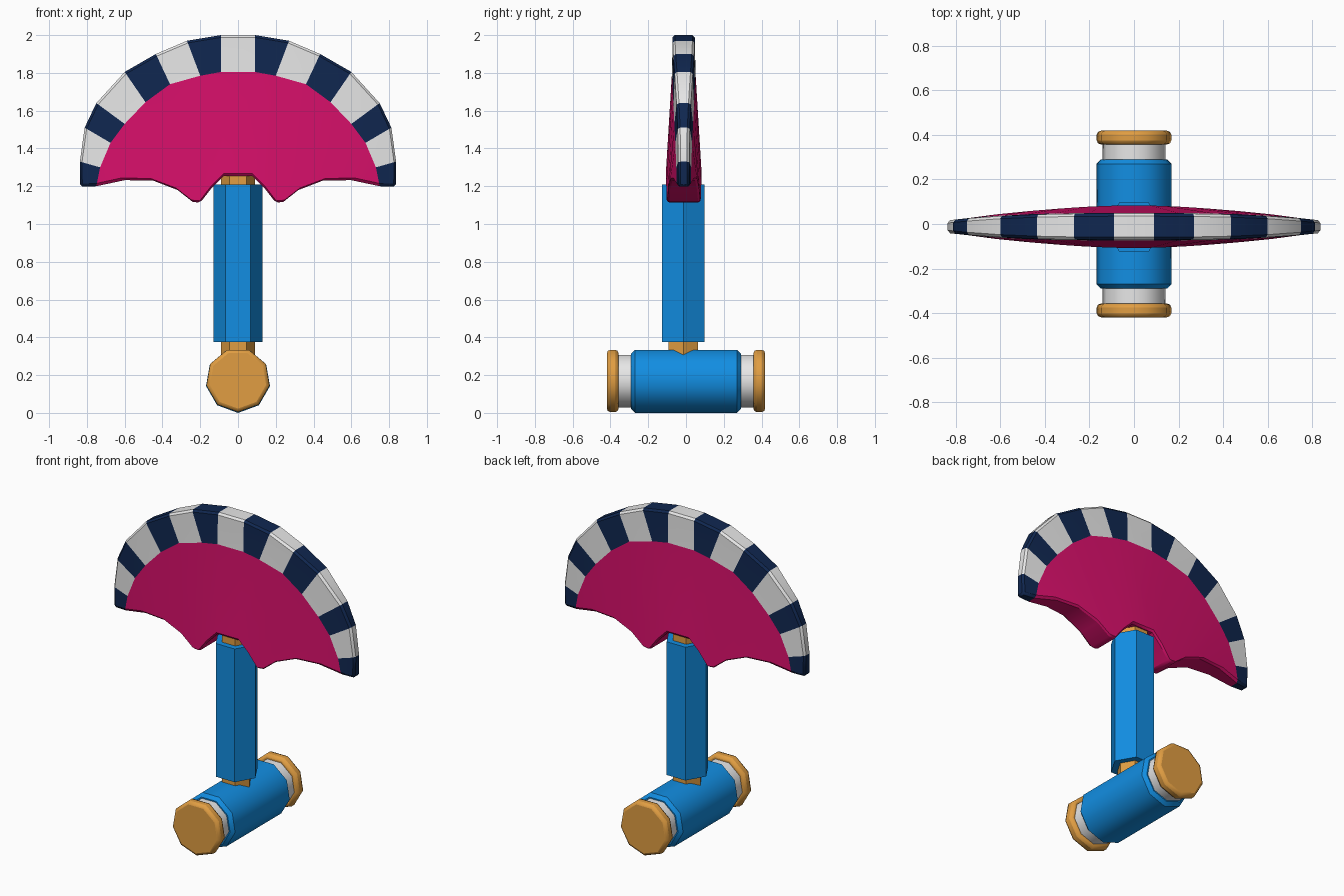
import bpy
import bmesh
import math
from mathutils import Matrix

cube = bpy.data.objects.get("Cube")
if cube:
    bpy.data.objects.remove(cube, do_unlink=True)


def material(name, r, g, b):
    m = bpy.data.materials.new(name)
    m.use_nodes = True
    m.diffuse_color = (r, g, b, 1)
    m.node_tree.nodes["Principled BSDF"].inputs["Base Color"].default_value = (r, g, b, 1)
    return m


blue = material("bright blue", 0.006, 0.27, 0.76)
gold = material("gold", 0.75, 0.34, 0.055)
white = material("white", 0.8, 0.8, 0.8)
pink = material("magenta", 0.68, 0.005, 0.145)
navy = material("navy", 0.005, 0.02, 0.08)


def finish(bm, name, mats, bevel, segments, angle):
    bmesh.ops.recalc_face_normals(bm, faces=bm.faces)
    mesh = bpy.data.meshes.new(name)
    bm.to_mesh(mesh)
    bm.free()
    ob = bpy.data.objects.new(name, mesh)
    bpy.context.collection.objects.link(ob)
    for m in mats:
        mesh.materials.append(m)
    if bevel:
        mod = ob.modifiers.new("Soft edges", "BEVEL")
        mod.width = bevel
        mod.segments = segments
        mod.limit_method = "ANGLE"
        mod.angle_limit = math.radians(45)
    bpy.ops.object.select_all(action="DESELECT")
    ob.select_set(True)
    bpy.context.view_layer.objects.active = ob
    bpy.ops.object.shade_smooth_by_angle(angle=math.radians(angle))
    return ob


def prism(name, mat, sides, radius, length, matrix, bevel=0, segments=1, angle=30):
    bm = bmesh.new()
    bmesh.ops.create_cone(bm, cap_ends=True, segments=sides, radius1=radius,
                          radius2=radius, depth=length, matrix=matrix)
    return finish(bm, name, [mat], bevel, segments, angle)


def along_y(y, z):
    # nine-sided parts lie along y with one corner pointing down
    return (Matrix.Translation((0, y, z)) @ Matrix.Rotation(math.pi, 4, "Y")
            @ Matrix.Rotation(math.radians(90), 4, "X")
            @ Matrix.Rotation(math.radians(90) - math.atan2(1, 0), 4, "Z"))


def corner_down(name, mat, radius, length, y, z, bevel, segments):
    ob = prism(name, mat, 9, radius, length, Matrix(), bevel, segments, 42)
    # find the spin that puts a corner at the lowest point
    ob.data.transform(Matrix.Rotation(math.radians(90), 4, "X"))
    low = max(ob.data.vertices, key=lambda v: math.hypot(v.co.x, v.co.z)).co
    spin = math.atan2(low.z, low.x) + math.pi / 2
    ob.data.transform(Matrix.Translation((0, y, z)) @ Matrix.Rotation(spin, 4, "Y"))
    return ob


# Cross barrel with white necks and gold end caps
corner_down("barrel", blue, 0.172, 0.58, 0, 0.172, 0.02, 1)
for side, y in (("front", -1), ("back", 1)):
    corner_down(side + "_neck", white, 0.143, 0.14, y * 0.31, 0.172, 0, 1)
    corner_down(side + "_cap", gold, 0.17, 0.062, y * 0.388, 0.174, 0.018, 2)


# Upright handle: gold core inside a blue hexagonal sleeve
def upright(name, mat, radius, z0, z1):
    spin = Matrix.Rotation(math.radians(30), 4, "Z")
    place = Matrix.Translation((0, -0.014, (z0 + z1) / 2))
    ob = prism(name, mat, 6, radius, z1 - z0, Matrix())
    widest = max(ob.data.vertices, key=lambda v: v.co.x).co.x
    ob.data.transform(place @ (spin if widest < radius * 0.95 else Matrix()))


upright("handle_core", gold, 0.09, 0.25, 1.3)
upright("handle_sleeve", blue, 0.13, 0.375, 1.21)

# Fan: rays of (lower edge, stripe edge, outer edge) for the +x half
rays = [
    ((0.075, 1.255), (0.09, 1.805), (0.09, 2.0)),
    ((0.14, 1.19), (0.20, 1.785), (0.27, 1.97)),
    ((0.20, 1.113), (0.36, 1.74), (0.435, 1.90)),
    ((0.24, 1.117), (0.49, 1.645), (0.60, 1.805)),
    ((0.32, 1.18), (0.60, 1.53), (0.75, 1.64)),
    ((0.45, 1.23), (0.675, 1.43), (0.812, 1.51)),
    ((0.60, 1.232), (0.73, 1.30), (0.837, 1.33)),
    ((0.75, 1.20), (0.75, 1.20), (0.835, 1.197)),
]
rays = [[(-x, z) for x, z in ray] for ray in reversed(rays)] + rays
FAN_Y = -0.012


def half_thickness(x, level):
    # thick at the lower middle, thin toward the tips and the rim
    t = min(abs(x) / 0.84, 1)
    if level == 0:
        return 0.03 + 0.067 * (1 - t ** 1.6)
    return 0.028 + (0.034 if level == 1 else 0.031) * (1 - t ** 3)


bm = bmesh.new()
grid = {}
for i, ray in enumerate(rays):
    for level, (x, z) in enumerate(ray):
        lv = 1 if level == 0 and i in (0, len(rays) - 1) else level
        for s in (-1, 1):
            y = FAN_Y + s * half_thickness(x, lv)
            grid[i, level, s] = bm.verts.new((x, y, z))


def face(keys, mat):
    bm.faces.new([grid[k] for k in keys]).material_index = mat


last = len(rays) - 1
for i in range(last):
    stripe = 1 if i % 2 == 0 else 2
    for s in (-1, 1):
        for level, mat in ((0, 0), (1, stripe)):
            face([(i, level, s), (i + 1, level, s),
                  (i + 1, level + 1, s), (i, level + 1, s)], mat)
    for level, mat in ((0, 0), (2, stripe)):
        face([(i, level, -1), (i + 1, level, -1),
              (i + 1, level, 1), (i, level, 1)], mat)
for i in (0, last):
    face([(i, 1, -1), (i, 2, -1), (i, 2, 1), (i, 1, 1)], 1)
bmesh.ops.remove_doubles(bm, verts=bm.verts, dist=0.001)
finish(bm, "striped_fan", [pink, navy, white], 0.012, 1, 40)
